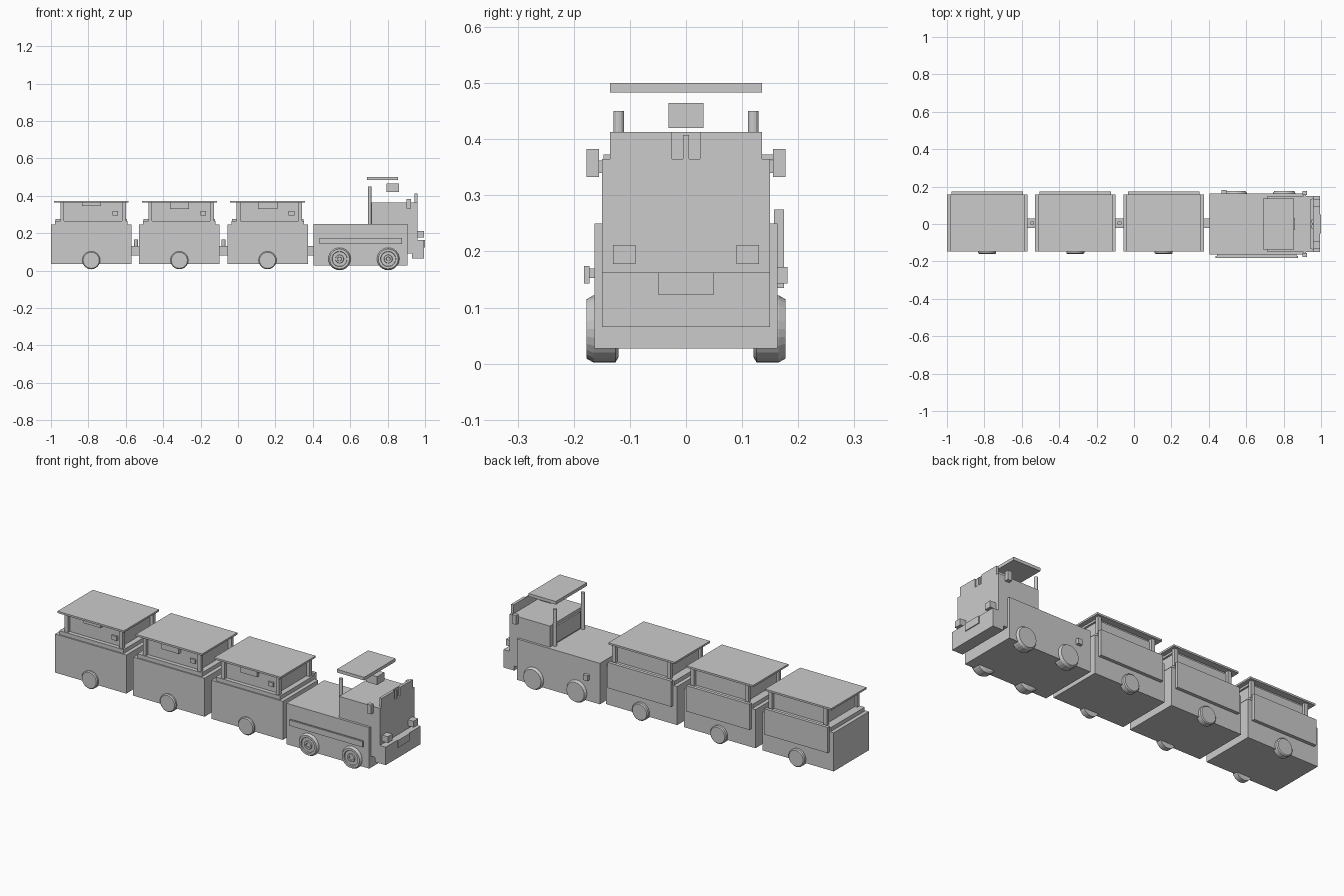
import bpy, bmesh, math
from mathutils import Matrix

if "Cube" in bpy.data.objects:
    bpy.data.objects.remove(bpy.data.objects["Cube"])


def finish(name, bm):
    bmesh.ops.recalc_face_normals(bm, faces=bm.faces)
    me = bpy.data.meshes.new(name)
    bm.to_mesh(me)
    bm.free()
    ob = bpy.data.objects.new(name, me)
    bpy.context.collection.objects.link(ob)
    return ob


def box(name, x, y, z):
    """Box from (min, max) ranges."""
    bm = bmesh.new()
    bmesh.ops.create_cube(bm, size=1)
    for v in bm.verts:
        v.co = [(r[0] + r[1]) / 2 + c * (r[1] - r[0]) for r, c in zip((x, y, z), v.co)]
    return finish(name, bm)


def lathe(name, profile, loc, side=-1, n=24):
    """Spin (radius, depth) points about the y axis; depth runs outward on the given side."""
    bm = bmesh.new()
    rings = []
    for r, d in profile:
        rings.append([bm.verts.new((loc[0] + r * math.cos(2 * math.pi * i / n),
                                    loc[1] + side * d,
                                    loc[2] + r * math.sin(2 * math.pi * i / n))) for i in range(n)])
    for a, b in zip(rings, rings[1:]):
        for i in range(n):
            j = (i + 1) % n
            bm.faces.new((a[i], a[j], b[j], b[i]))
    bm.faces.new(rings[0])
    bm.faces.new(rings[-1])
    return finish(name, bm)


def post(name, x, y, z, r, n=12):
    """Upright cylinder."""
    bm = bmesh.new()
    bmesh.ops.create_cone(bm, cap_ends=True, segments=n, radius1=r, radius2=r, depth=z[1] - z[0],
                          matrix=Matrix.Translation((x, y, (z[0] + z[1]) / 2)))
    return finish(name, bm)


# --- Engine body, cab and bumper
box("engine_body", (.405, .905), (-.163, .163), (.027, .25))
box("cab", (.715, .96), (-.15, .15), (.163, .365))
box("front_bumper", (.93, .995), (-.15, .15), (.065, .163))
box("bumper_mount", (.905, .93), (-.15, .15), (.09, .163))
box("front_plate", (.995, 1.0), (-.05, .05), (.123, .163))

# --- Windscreen: back frame, two panes and a centre bar
box("windscreen_frame", (.945, .951), (-.133, .133), (.365, .413))
box("windscreen_bar", (.951, .958), (-.005, .005), (.365, .408))

# --- Cab roof, seat block and rear panel
box("cab_roof", (.69, .855), (-.135, .135), (.483, .5))
box("cab_block", (.795, .86), (-.031, .031), (.42, .465))
box("cab_rear_panel", (.707, .715), (-.1, .1), (.26, .35))

# --- Side trim
box("side_rail", (.435, .878), (-.182, -.172), (.143, .174))
box("side_rail_backing", (.445, .868), (-.172, -.163), (.153, .17))
box("fuel_cap", (.468, .495), (.163, .181), (.143, .172))

tyre = [(.05, 0), (.06, .006), (.06, .045), (.053, .057), (.041, .057), (.039, .051),
        (.023, .051), (.021, .057), (.012, .057), (.01, .053)]
plain = [(.05, 0), (.06, .006), (.06, .045), (.053, .057)]
for s, side in ((-1, "left"), (1, "right")):
    ya = lambda a, b: tuple(sorted((s * a, s * b)))
    box(f"windscreen_pane_{side}", (.951, .96), ya(.025, .135), (.365, .413))
    box(f"mirror_{side}", (.9, .925), ya(.155, .177), (.333, .383))
    box(f"mirror_arm_{side}", (.905, .92), ya(.148, .157), (.34, .362))
    box(f"headlight_{side}", (.96, .995), ya(.09, .13), (.178, .212))
    post(f"cab_post_{side}", .705, s * .12, (.25, .45), .0095)
    for x, end in ((.803, "front"), (.543, "rear")):
        lathe(f"engine_wheel_{end}_{side}", tyre if s < 0 else plain,
              (x, s * .12, .062), s)

# --- Three carriages
disc = [(.048, 0), (.048, .028), (.043, .033)]
for k in range(3):
    x0 = -1 + .4715 * k
    n = f"carriage_{k + 1}_"
    X = lambda a, b: (x0 + a, x0 + b)
    box(n + "body", X(0, .43), (-.147, .157), (.035, .245))
    box(n + "sill", X(.021, .409), (-.14, .15), (.245, .266))
    box(n + "side_panel", X(.024, .406), (.157, .175), (.135, .275))
    box(n + "cabin", X(.065, .38), (-.118, .128), (.266, .352))
    box(n + "ceiling", X(.06, .39), (-.11, .12), (.352, .363))
    box(n + "roof", X(.015, .415), (-.147, .157), (.363, .373))
    box(n + "handle", X(.328, .358), (-.128, -.118), (.295, .318))
    box(n + "lamp", X(.165, .267), (-.138, -.118), (.345 if k == 0 else .33, .363))
    for x in (.06, .39):
        for y in (-.126, .136):
            box(n + "post", X(x - .01, x + .01), (y - .009, y + .009), (.266, .363))
    lathe(n + "wheel_left", disc, (x0 + .215, -.127, .055), -1)
    lathe(n + "wheel_right", disc, (x0 + .215, .142, .055), 1)
    # Coupling bar to the next vehicle, with a pin between carriages
    box(n + "coupling", X(.43, .4715 if k < 2 else .462), (-.022, .03), (.08, .132))
    if k < 2:
        post(n + "coupling_pin", x0 + .455 - .004 * k, .004, (.132, .167), .011)
